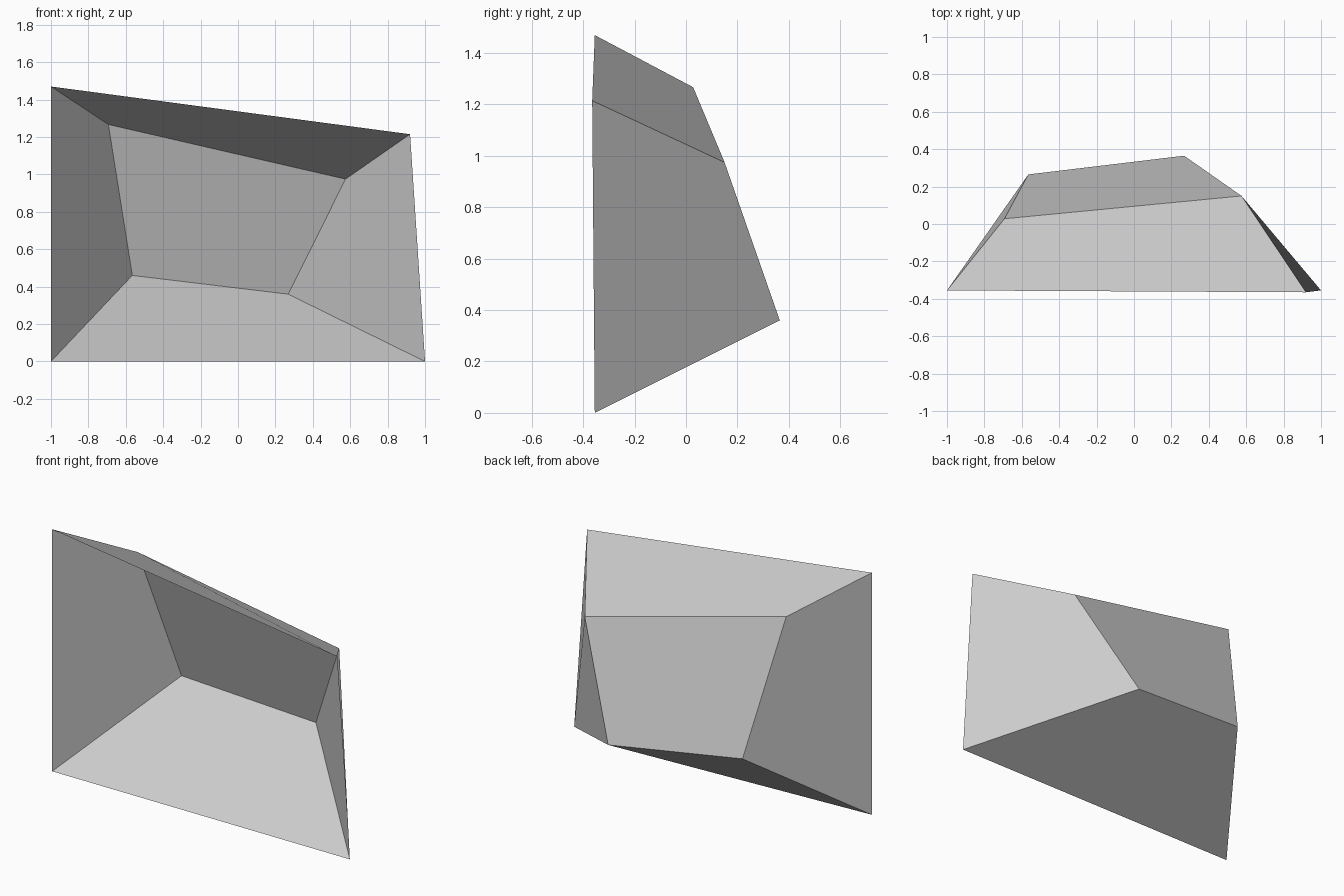
import bpy
import bmesh

cube = bpy.data.objects.get("Cube")
if cube:
    bpy.data.objects.remove(cube, do_unlink=True)

# Plain grey material
grey = bpy.data.materials.new("plain_grey")
grey.use_nodes = True
colour = (0.6, 0.6, 0.6, 1)
grey.diffuse_color = colour
grey.node_tree.nodes["Principled BSDF"].inputs["Base Color"].default_value = colour

# Open front rim and smaller back panel, both starting at the lower right
rim = [(-1, -0.355, 0), (1, -0.355, 0), (0.92, -0.365, 1.215), (-1, -0.355, 1.47)]
back = [(-0.565, 0.265, 0.46), (0.268, 0.365, 0.36),
        (0.575, 0.15, 0.975), (-0.693, 0.028, 1.267)]

bm = bmesh.new()
rim_verts = [bm.verts.new(p) for p in rim]
back_verts = [bm.verts.new(p) for p in back]

# Back panel, facing outward
bm.faces.new(reversed(back_verts))

# Four sloping walls joining the rim to the back panel
for i in range(len(rim)):
    j = (i + 1) % len(rim)
    bm.faces.new((rim_verts[i], back_verts[i], back_verts[j], rim_verts[j]))

mesh = bpy.data.meshes.new("open_shell")
bm.to_mesh(mesh)
bm.free()
mesh.materials.append(grey)
shell = bpy.data.objects.new("open_shell", mesh)
bpy.context.collection.objects.link(shell)
